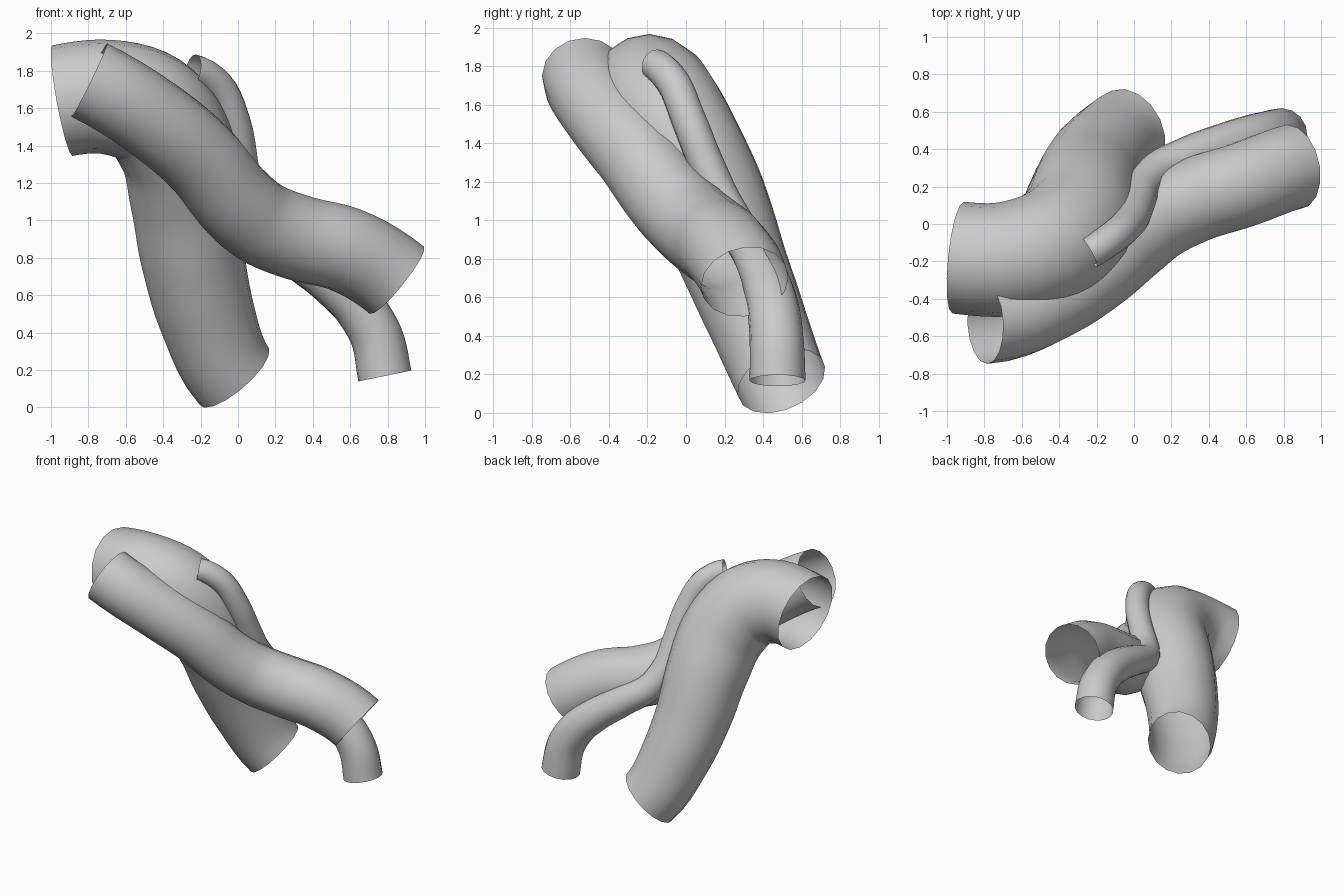
import bpy
from mathutils import Vector

if "Cube" in bpy.data.objects:
    bpy.data.objects.remove(bpy.data.objects["Cube"])

grey = bpy.data.materials.new("plain_grey")
grey.diffuse_color = (0.6, 0.6, 0.6, 1)
grey.use_nodes = True
grey.node_tree.nodes["Principled BSDF"].inputs["Base Color"].default_value = grey.diffuse_color


def tube(name, path, radii, dir0, dir1):
    """Open tapered pipe swept along a smooth path, with set end directions."""
    curve = bpy.data.curves.new(name + "_path", 'CURVE')
    curve.dimensions = '3D'
    curve.bevel_depth = 1.0
    curve.bevel_resolution = 6
    curve.resolution_u = 5
    curve.twist_mode = 'MINIMUM'
    curve.use_fill_caps = False
    spline = curve.splines.new('BEZIER')
    spline.bezier_points.add(len(path) - 1)
    spline.radius_interpolation = 'CARDINAL'
    last = len(path) - 1
    pts = [Vector(p) for p in path]
    for i, bp in enumerate(spline.bezier_points):
        bp.co = pts[i]
        bp.radius = radii[i]
        before = (pts[i] - pts[max(i - 1, 0)]).length or 0.1
        after = (pts[min(i + 1, last)] - pts[i]).length or 0.1
        # tangent from neighbours, or the given direction at the ends
        if i == 0:
            t = Vector(dir0).normalized()
        elif i == last:
            t = Vector(dir1).normalized()
        else:
            t = ((pts[i + 1] - pts[i]) * before / after
                 + (pts[i] - pts[i - 1]) * after / before).normalized()
        bp.handle_left_type = bp.handle_right_type = 'FREE'
        bp.handle_left = pts[i] - t * before / 3
        bp.handle_right = pts[i] + t * after / 3

    # turn the swept curve into a smooth mesh
    temp = bpy.data.objects.new(name + "_temp", curve)
    bpy.context.scene.collection.objects.link(temp)
    graph = bpy.context.evaluated_depsgraph_get()
    mesh = bpy.data.meshes.new_from_object(temp.evaluated_get(graph))
    bpy.data.objects.remove(temp)
    mesh.name = name
    mesh.materials.clear()
    mesh.materials.append(grey)
    for poly in mesh.polygons:
        poly.use_smooth = True
        poly.material_index = 0
    obj = bpy.data.objects.new(name, mesh)
    bpy.context.scene.collection.objects.link(obj)
    return obj


# Front pipe, falling from upper left to lower right
tube("front_pipe",
     [(-0.795, -0.53, 1.75), (-0.41, -0.39, 1.51), (-0.19, -0.24, 1.32),
      (-0.02, -0.09, 1.11), (0.12, 0.025, 0.99), (0.33, 0.13, 0.905),
      (0.57, 0.205, 0.845), (0.85, 0.305, 0.68)],
     [0.218, 0.22, 0.222, 0.225, 0.227, 0.23, 0.23, 0.23],
     (0.39, 0.02, -0.19), (0.36, 0.08, -0.29))

# Wide pipe, bending from the left down to the ground
tube("wide_pipe",
     [(-0.94, -0.18, 1.64), (-0.70, -0.19, 1.66), (-0.47, -0.135, 1.59),
      (-0.33, -0.03, 1.40), (-0.275, 0.125, 1.10), (-0.24, 0.24, 0.80),
      (-0.17, 0.36, 0.50), (-0.02, 0.495, 0.165)],
     [0.30, 0.306, 0.315, 0.315, 0.30, 0.28, 0.26, 0.24],
     (0.98, -0.10, 0.18), (0.31, 0.16, -0.36))

# Thin pipe, winding behind the other two
tube("thin_pipe",
     [(-0.24, -0.155, 1.803), (-0.11, -0.07, 1.72), (-0.02, 0.015, 1.52),
      (0.02, 0.11, 1.28), (0.05, 0.20, 1.08), (0.13, 0.285, 0.93),
      (0.30, 0.36, 0.81), (0.50, 0.42, 0.67), (0.65, 0.455, 0.53),
      (0.74, 0.47, 0.38), (0.785, 0.475, 0.168)],
     [0.085, 0.087, 0.09, 0.093, 0.097, 0.103, 0.113, 0.125, 0.135, 0.14, 0.145],
     (0.15, 0.08, -0.03), (0.06, 0.0, -0.29))
